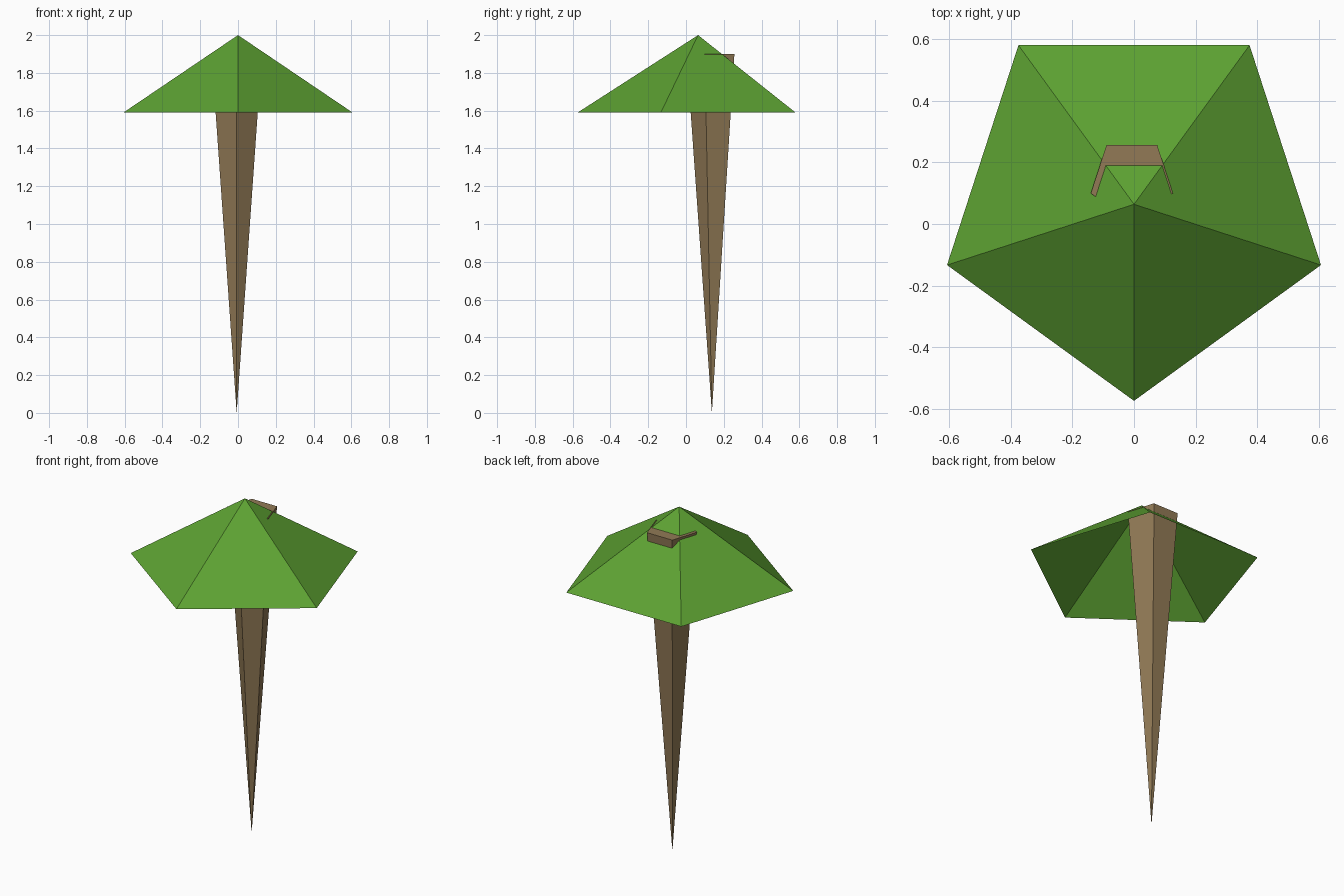
import bpy
import bmesh
from math import sin, cos, tau
from mathutils import Vector

cube = bpy.data.objects.get("Cube")
if cube:
    bpy.data.objects.remove(cube, do_unlink=True)


def make_material(name, rgb):
    mat = bpy.data.materials.new(name)
    mat.use_nodes = True
    color = (*rgb, 1.0)
    mat.diffuse_color = color
    mat.node_tree.nodes["Principled BSDF"].inputs["Base Color"].default_value = color
    return mat


def pentagon_pyramid(name, center, radius, tip, capped, mat):
    """Five-sided pyramid with one corner facing the front."""
    bm = bmesh.new()
    center = Vector(center)
    ring = [bm.verts.new(center + radius * Vector((sin(a), -cos(a), 0)))
            for a in (tau * i / 5 for i in range(5))]
    tip_vert = bm.verts.new(tip)
    up = tip[2] > center.z
    for a, b in zip(ring, ring[1:] + ring[:1]):
        bm.faces.new((a, b, tip_vert) if up else (b, a, tip_vert))
    if capped:
        bm.faces.new(ring[::-1] if up else ring)
    mesh = bpy.data.meshes.new(name)
    bm.to_mesh(mesh)
    bm.free()
    mesh.materials.append(mat)
    obj = bpy.data.objects.new(name, mesh)
    bpy.context.collection.objects.link(obj)
    return obj


leaf_green = make_material("leaf green", (0.109, 0.36, 0.032))
bark_brown = make_material("bark brown", (0.287, 0.195, 0.093))

# Open-bottomed leaf canopy
pentagon_pyramid("canopy", (0, 0.064, 1.59), 0.638, (0, 0.064, 2.0), False, leaf_green)

# Trunk tapering down to a point, its flat top poking through the canopy
pentagon_pyramid("trunk", (-0.007, 0.143, 1.9), 0.14, (-0.007, 0.137, 0), True, bark_brown)
